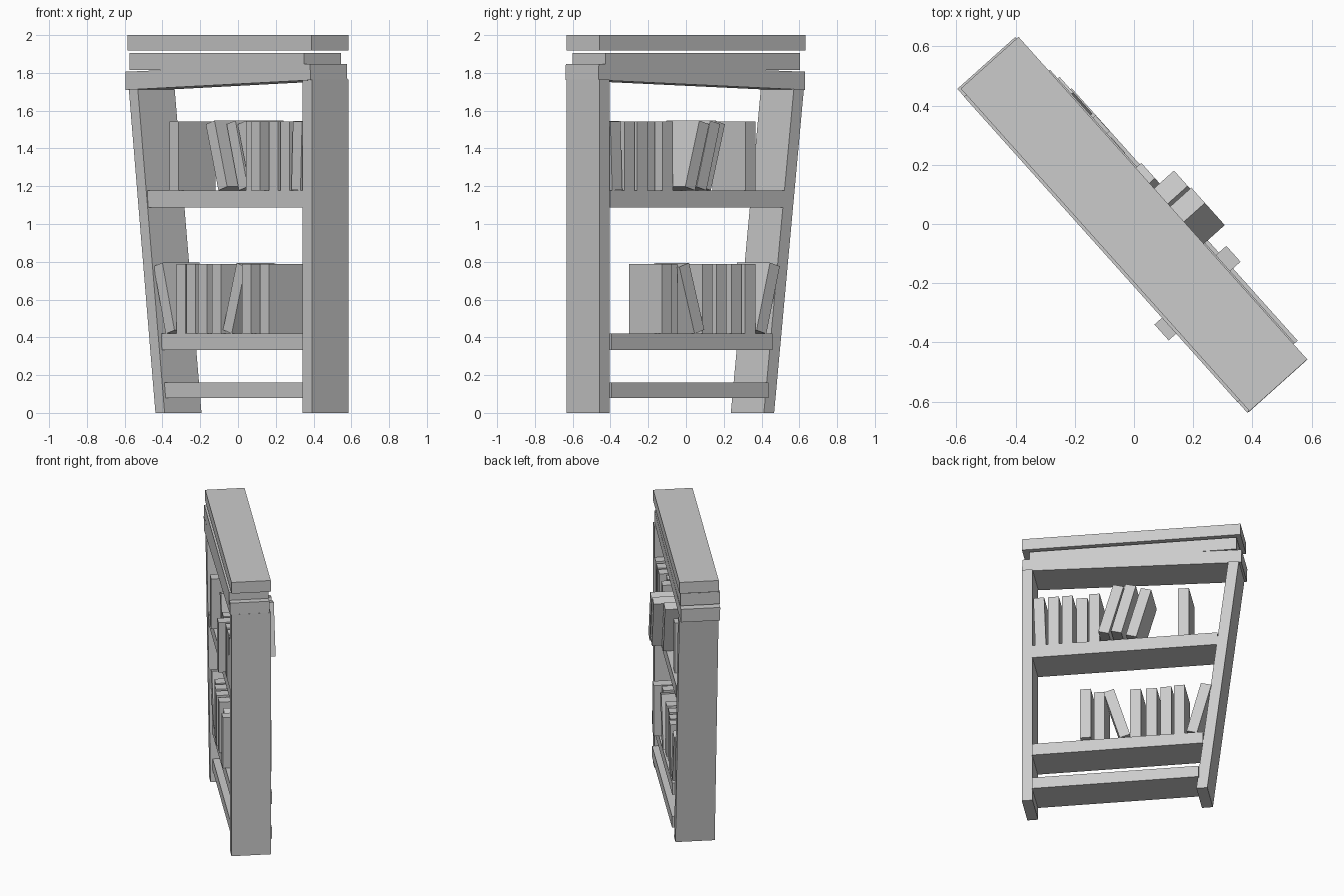
import bpy, bmesh
from math import radians, sin, cos

if "Cube" in bpy.data.objects:
    bpy.data.objects.remove(bpy.data.objects["Cube"])

YAW = radians(-48.16)      # whole bookcase is turned in plan


def prism(name, profile, v0, v1):
    """Extrude a (length, height) profile through the depth v0..v1."""
    bm = bmesh.new()
    face = bm.faces.new([bm.verts.new((u, v0, z)) for u, z in profile])
    ext = bmesh.ops.extrude_face_region(bm, geom=[face])
    verts = [g for g in ext["geom"] if isinstance(g, bmesh.types.BMVert)]
    bmesh.ops.translate(bm, vec=(0, v1 - v0, 0), verts=verts)
    bmesh.ops.recalc_face_normals(bm, faces=bm.faces)
    mesh = bpy.data.meshes.new(name)
    bm.to_mesh(mesh)
    bm.free()
    obj = bpy.data.objects.new(name, mesh)
    obj.rotation_euler.z = YAW
    bpy.context.collection.objects.link(obj)
    return obj


def board(name, u0, u1, z0, z1, v0, v1):
    return prism(name, [(u0, z0), (u1, z0), (u1, z1), (u0, z1)], v0, v1)


def book(name, u, z, shift, lean, height, width=0.072, depth=0.262):
    """u is the lower left corner; positive lean tips the top towards +u
    about the lower right corner, negative towards -u about the left."""
    a = radians(lean)
    pivot = width if lean > 0 else 0
    pts = []
    for x, h in ((0, 0), (width, 0), (width, height), (0, height)):
        x -= pivot
        pts.append((u + pivot + x * cos(a) + h * sin(a),
                    z - x * sin(a) + h * cos(a)))
    return prism(name, pts, shift - depth / 2, shift + depth / 2)


# Side posts: one upright, one slanted
board("right_post", 0.66, 0.732, 0, 1.765, -0.131, 0.131)
prism("left_post", [(-0.509, 0), (-0.436, 0), (-0.649, 1.715), (-0.72, 1.712)],
      -0.131, 0.131)

# Stacked top boards
prism("sloping_top_rail", [(-0.735, 1.71), (0.731, 1.762), (0.729, 1.848), (-0.738, 1.806)],
      -0.14, 0.122)
board("middle_top_board", -0.703, 0.681, 1.815, 1.904, -0.141, 0.121)
board("top_board", -0.731, 0.731, 1.918, 2.0, -0.131, 0.131)

# Shelves
board("upper_shelf", -0.577, 0.662, 1.087, 1.178, -0.126, 0.136)
board("lower_shelf", -0.482, 0.662, 0.334, 0.419, -0.113, 0.149)
board("bottom_rail", -0.453, 0.662, 0.08, 0.162, -0.115, 0.147)

# Books: (left edge, depth shift, lean in degrees)
upper = [(-0.385, -0.010, 0), (-0.037, 0.025, -16), (0.053, 0.09, -15.5),
         (0.138, 0.095, -16), (0.211, 0.0, 0), (0.299, -0.044, 0),
         (0.392, 0.0, 0), (0.484, 0.0, 0), (0.570, 0.0, 2)]
lower = [(-0.442, 0.013, -15), (-0.360, 0.017, 0), (-0.270, 0.007, 0),
         (-0.171, 0.0, 0), (-0.066, 0.005, 0), (0.002, 0.02, 17),
         (0.178, 0.0, 0), (0.263, 0.052, 0)]
for i, (u, s, lean) in enumerate(upper):
    book(f"upper_book_{i + 1}", u, 1.178, s, lean, 0.364)
for i, (u, s, lean) in enumerate(lower):
    book(f"lower_book_{i + 1}", u, 0.419, s, lean, 0.37)
